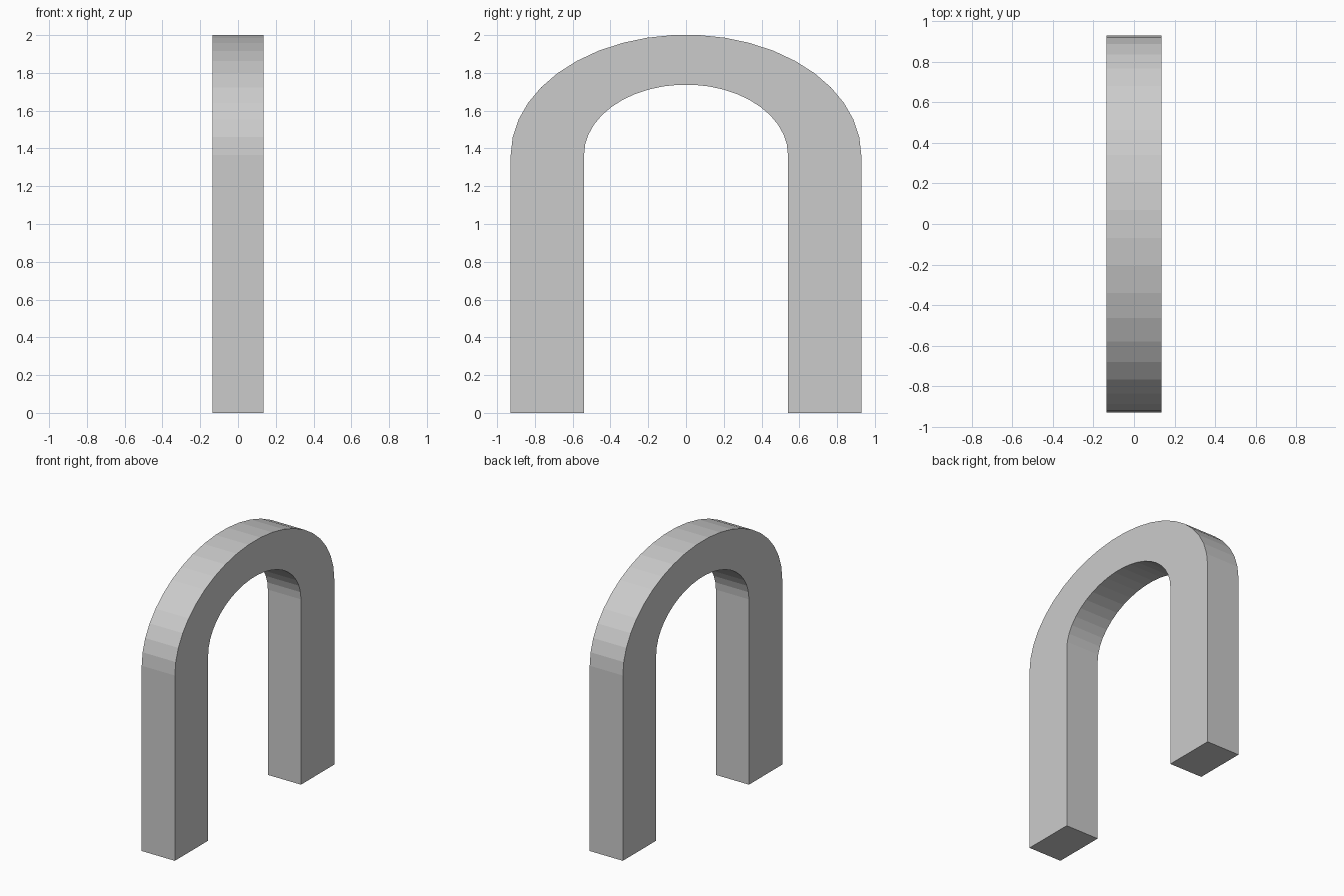
import bpy, bmesh
from math import sin, cos, pi

if "Cube" in bpy.data.objects:
    bpy.data.objects.remove(bpy.data.objects["Cube"])

HALF_DEPTH = 0.135
SPRING_Z = 1.365
SEGMENTS = 21


def arch_line(half_width, rise):
    """Leg foot, elliptical arc, opposite leg foot as (y, z) points."""
    arc = [(-half_width * cos(pi * i / SEGMENTS), SPRING_Z + rise * sin(pi * i / SEGMENTS))
           for i in range(SEGMENTS + 1)]
    return [(-half_width, 0)] + arc + [(half_width, 0)]


# Sweep a rectangular section along the outer and inner arch lines
bm = bmesh.new()
rings = []
for (yo, zo), (yi, zi) in zip(arch_line(0.928, 0.637), arch_line(0.54, 0.373)):
    corners = [(-HALF_DEPTH, yo, zo), (HALF_DEPTH, yo, zo),
               (HALF_DEPTH, yi, zi), (-HALF_DEPTH, yi, zi)]
    rings.append([bm.verts.new(c) for c in corners])
for a, b in zip(rings, rings[1:]):
    for k in range(4):
        n = (k + 1) % 4
        bm.faces.new((a[k], a[n], b[n], b[k]))

# Flat feet
bm.faces.new(rings[0])
bm.faces.new(rings[-1])
bmesh.ops.recalc_face_normals(bm, faces=bm.faces)

mesh = bpy.data.meshes.new("arch")
bm.to_mesh(mesh)
bm.free()
bpy.context.collection.objects.link(bpy.data.objects.new("arch", mesh))
